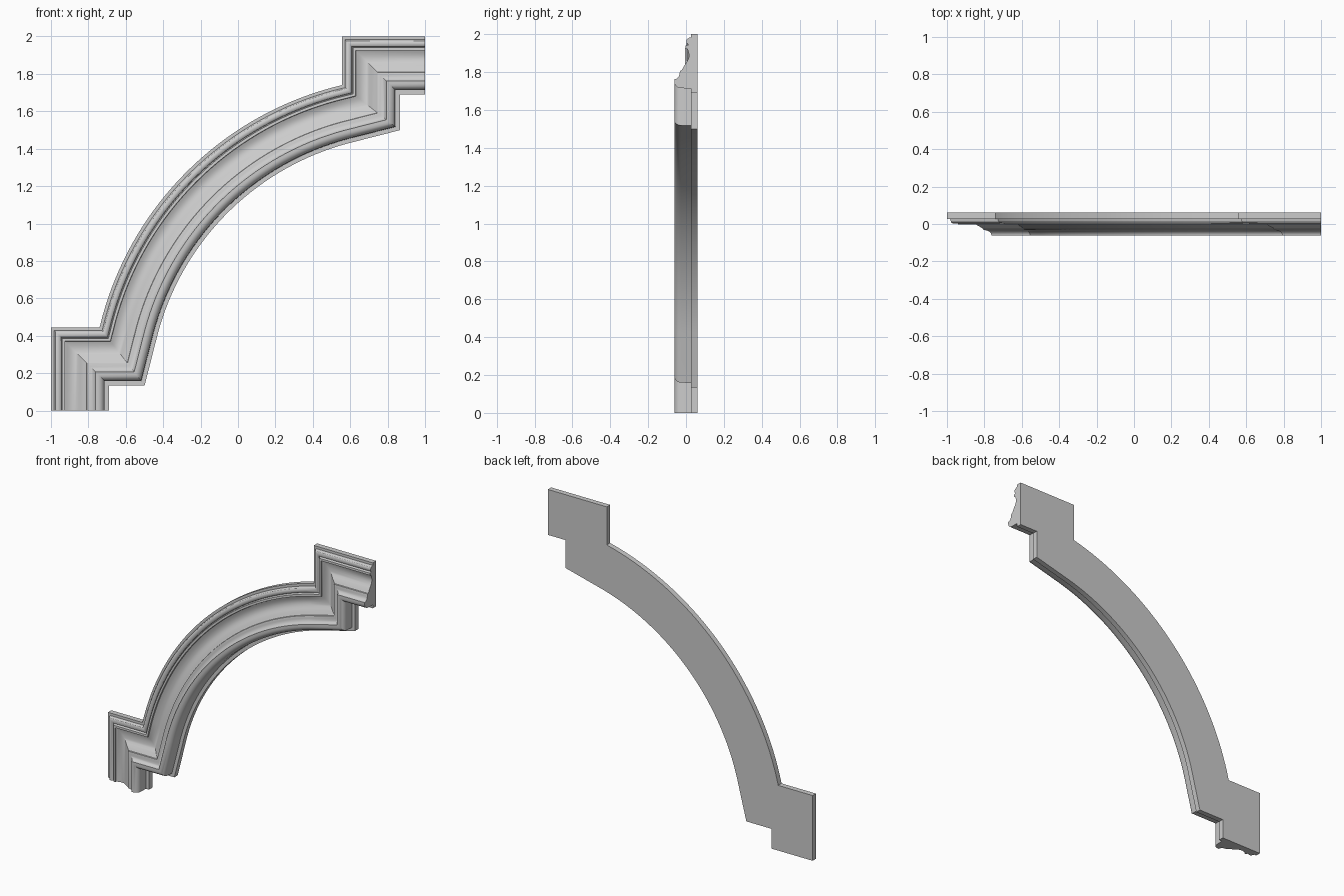
import bpy, bmesh, math
from mathutils import Vector

if "Cube" in bpy.data.objects:
    bpy.data.objects.remove(bpy.data.objects["Cube"])

# Moulding cross-section: (offset from the outer edge, depth y), front is -y
W = 0.31
profile = [(0, 0.062), (0, 0.026), (0.017, 0.026), (0.019, 0.016)]
# small bead near the outer edge
for i in range(7):
    a = math.pi * i / 6
    profile.append((0.038 - 0.017 * math.cos(a), 0.014 - 0.012 * math.sin(a)))
profile += [(0.058, 0.008), (0.060, -0.003), (0.074, -0.004), (0.076, 0.006)]
# shallow cove rising towards the large roll
for i in range(1, 11):
    t = i / 10
    profile.append((0.076 + 0.114 * t,
                    0.006 + 0.012 * math.sin(math.pi * min(1, t * 1.3) ) * (t < 0.77) - 0.029 * t ** 2.5))
profile += [(0.192, -0.030), (0.202, -0.033)]
# large roll
for i in range(1, 9):
    a = math.pi / 2 * i / 8
    profile.append((0.202 + 0.036 * math.sin(a), -0.033 - 0.029 * (1 - math.cos(a)) ))
for i in range(0, 9):
    a = math.pi / 2 * i / 8
    profile.append((0.250 + 0.035 * math.sin(a), -0.027 - 0.035 * math.cos(a)))
profile += [(0.287, 0.026), (W, 0.026), (W, 0.062)]

# Outer-edge path: foot, ear, arc, ear, head
c = Vector((0.96, 0.04))
start = Vector((-0.74, 0.445))
end = Vector((0.555, 1.74))
R = (start - c).length
a0 = math.atan2(start.y - c.y, start.x - c.x)
a1 = math.atan2(end.y - c.y, end.x - c.x)
N = 36
path = [Vector((-1, 0)), Vector((-1, 0.445))]
for i in range(N + 1):
    a = a0 + (a1 - a0) * i / N
    path.append(c + R * Vector((math.cos(a), math.sin(a))))
path += [Vector((0.555, 2)), Vector((1, 2))]


def right_normal(p, q):
    d = (q - p).normalized()
    return Vector((d.y, -d.x))


# Mitred sweep of the profile along the path
bm = bmesh.new()
rings = []
for i, p in enumerate(path):
    n1 = right_normal(path[max(i - 1, 0)], path[max(i, 1)])
    n2 = right_normal(path[min(i, len(path) - 2)], path[min(i + 1, len(path) - 1)])
    m = (n1 + n2) / (1 + n1.dot(n2))
    rings.append([bm.verts.new((p.x + m.x * u, y, p.y + m.y * u)) for u, y in profile])
K = len(profile)
for r, s in zip(rings, rings[1:]):
    for k in range(K):
        j = (k + 1) % K
        bm.faces.new((r[k], r[j], s[j], s[k]))
bm.faces.new(rings[0])
bm.faces.new(rings[-1][::-1])
bmesh.ops.recalc_face_normals(bm, faces=bm.faces)

me = bpy.data.meshes.new("arched_moulding")
bm.to_mesh(me)
bm.free()
ob = bpy.data.objects.new("arched_moulding", me)
bpy.context.collection.objects.link(ob)
bpy.context.view_layer.objects.active = ob
ob.select_set(True)
bpy.ops.object.shade_smooth_by_angle(angle=math.radians(30))
